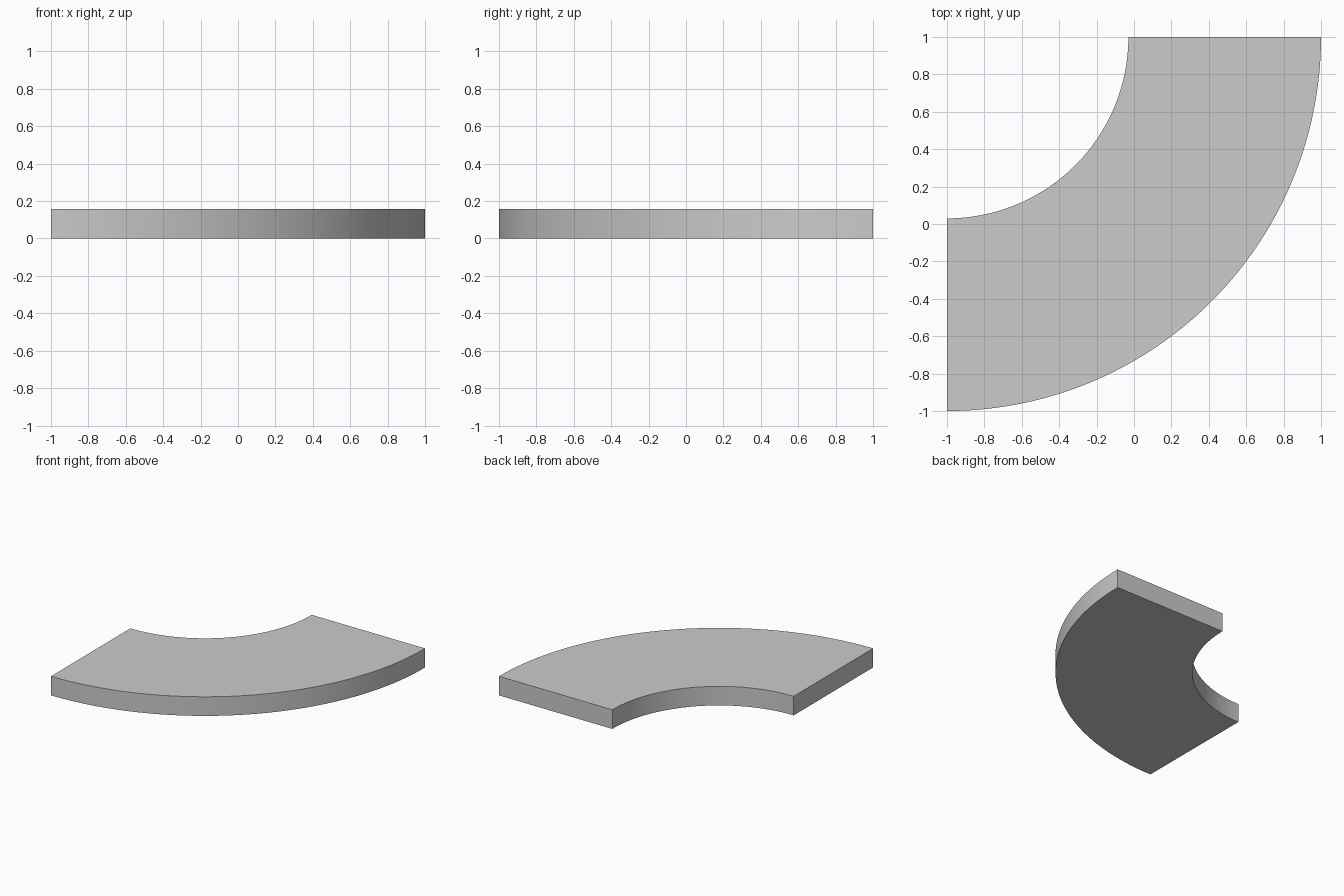
import bpy, bmesh
from math import sin, cos, pi

if "Cube" in bpy.data.objects:
    bpy.data.objects.remove(bpy.data.objects["Cube"])

CENTRE_X, CENTRE_Y = -1.0, 1.0
INNER, OUTER, HEIGHT = 0.97, 2.0, 0.157
STEPS = 48


def arc(radius):
    """Quarter circle from the left end (facing -x) to the back end."""
    angles = [-pi / 2 + pi / 2 * i / STEPS for i in range(STEPS + 1)]
    return [(CENTRE_X + radius * cos(a), CENTRE_Y + radius * sin(a), 0) for a in angles]


# Curved slab: flat quarter-ring outline, extruded upwards
bm = bmesh.new()
outline = arc(OUTER) + arc(INNER)[::-1]
base = bm.faces.new([bm.verts.new(p) for p in outline])
result = bmesh.ops.extrude_face_region(bm, geom=[base], use_keep_orig=True)
top = [v for v in result["geom"] if isinstance(v, bmesh.types.BMVert)]
bmesh.ops.translate(bm, verts=top, vec=(0, 0, HEIGHT))
bmesh.ops.recalc_face_normals(bm, faces=bm.faces)

mesh = bpy.data.meshes.new("curved_slab")
bm.to_mesh(mesh)
bm.free()
slab = bpy.data.objects.new("curved_slab", mesh)
bpy.context.collection.objects.link(slab)

# Smooth curved walls with crisp rims
bpy.context.view_layer.objects.active = slab
slab.select_set(True)
bpy.ops.object.shade_smooth_by_angle(angle=pi / 6)
